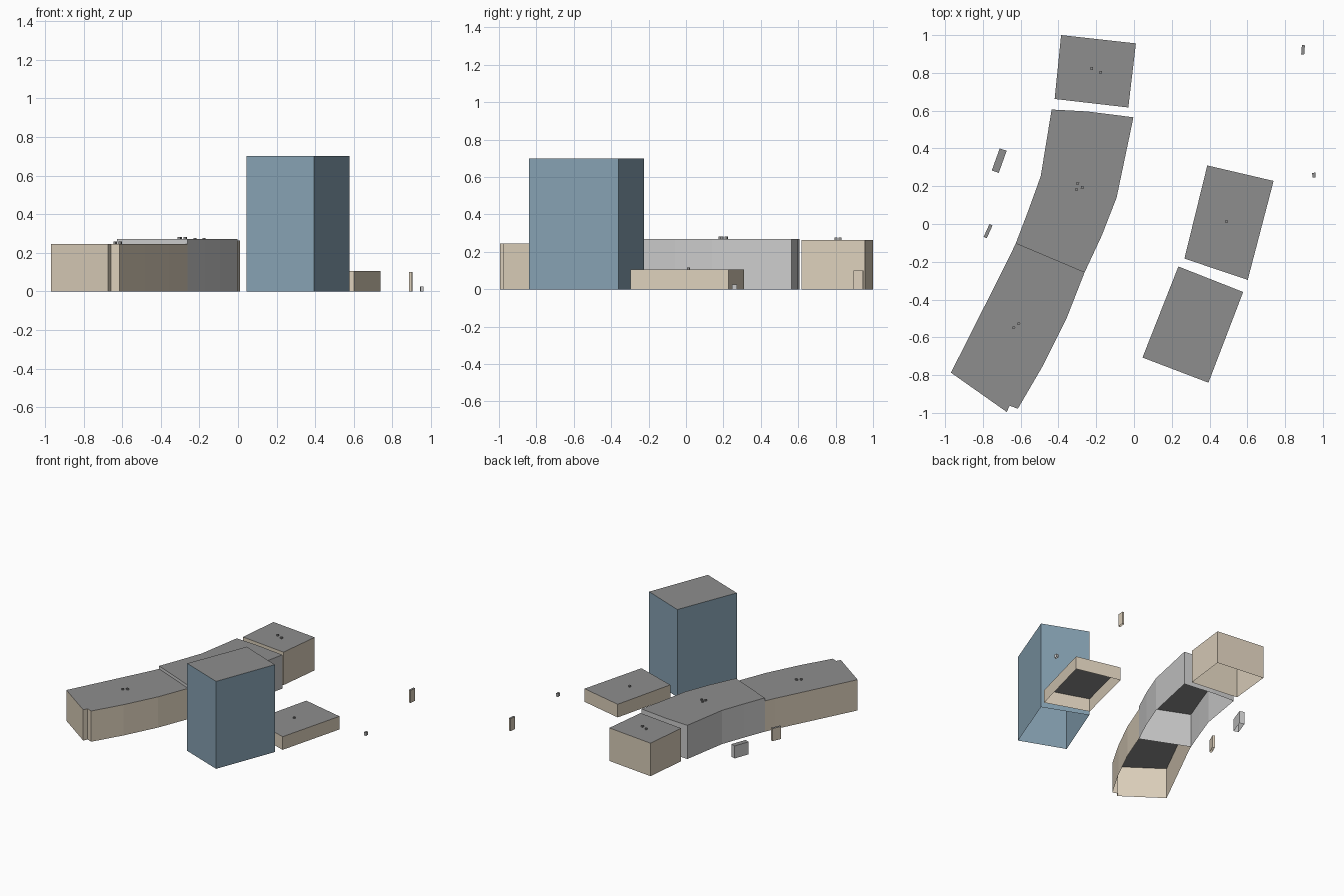
import bpy, bmesh, math

if "Cube" in bpy.data.objects:
    bpy.data.objects.remove(bpy.data.objects["Cube"])


def material(name, rgb):
    m = bpy.data.materials.new(name)
    m.diffuse_color = (*rgb, 1)
    m.use_nodes = True
    m.node_tree.nodes["Principled BSDF"].inputs["Base Color"].default_value = m.diffuse_color
    return m


BEIGE = material("beige_wall", (0.72, 0.63, 0.50))
STONE = material("pale_grey_wall", (0.57, 0.57, 0.56))
BLUE = material("blue_wall", (0.24, 0.36, 0.45))
ROOF = material("roof_grey", (0.27, 0.27, 0.27))


def building(name, outline, height, wall):
    """Extrude a footprint into walls plus a flat roof, open underneath."""
    area = sum(a[0] * b[1] - b[0] * a[1]
               for a, b in zip(outline, outline[1:] + outline[:1]))
    if area < 0:
        outline = outline[::-1]
    bm = bmesh.new()
    low = [bm.verts.new((x, y, 0)) for x, y in outline]
    top = [bm.verts.new((x, y, height)) for x, y in outline]
    n = len(outline)
    for i in range(n):
        j = (i + 1) % n
        bm.faces.new((low[i], low[j], top[j], top[i]))
    roof = bm.faces.new(top)
    roof.material_index = 1
    mesh = bpy.data.meshes.new(name)
    bm.to_mesh(mesh)
    bm.free()
    mesh.materials.append(wall)
    mesh.materials.append(ROOF)
    ob = bpy.data.objects.new(name, mesh)
    bpy.context.collection.objects.link(ob)


def roof_units(name, spots, z, angle):
    """Small box-shaped units standing on a roof."""
    for i, (x, y) in enumerate(spots):
        h = 0.012
        bpy.ops.mesh.primitive_cube_add(size=1, location=(x, y, z + h / 2),
                                        rotation=(0, 0, math.radians(angle)))
        ob = bpy.context.object
        ob.name = f"{name}_{i + 1}"
        ob.scale = (0.014, 0.014, h)
        ob.data.materials.append(ROOF)


# Curved row: north block, bent middle wing, south wing
building("north_block", [(-0.386, 1.0), (0.01, 0.956), (-0.03, 0.617),
                         (-0.42, 0.662)], 0.264, BEIGE)
building("middle_wing", [(-0.436, 0.606), (-0.25, 0.596), (-0.003, 0.565),
                         (-0.092, 0.14), (-0.17, -0.06), (-0.262, -0.257),
                         (-0.626, -0.103), (-0.56, 0.07), (-0.494, 0.252)],
         0.27, STONE)
building("south_wing", [(-0.626, -0.103), (-0.262, -0.257), (-0.357, -0.5),
                        (-0.485, -0.755), (-0.615, -0.978), (-0.658, -0.962),
                        (-0.674, -0.995), (-0.969, -0.787), (-0.665, -0.185)],
         0.246, BEIGE)

# Tower and the low block behind it
building("tower", [(0.235, -0.225), (0.578, -0.36), (0.394, -0.84),
                   (0.045, -0.707)], 0.70, BLUE)
building("low_block", [(0.388, 0.31), (0.739, 0.228), (0.602, -0.296),
                       (0.267, -0.183)], 0.105, BEIGE)

# Small sheds around the site
building("west_shed", [(-0.711, 0.4), (-0.674, 0.388), (-0.716, 0.271),
                       (-0.753, 0.283)], 0.10, STONE)
building("southwest_shed", [(-0.765, 0.0), (-0.749, -0.008), (-0.78, -0.076),
                            (-0.796, -0.068)], 0.10, BEIGE)
building("northeast_shed", [(0.889, 0.948), (0.905, 0.946), (0.901, 0.896),
                            (0.885, 0.898)], 0.10, BEIGE)
building("east_box", [(0.943, 0.27), (0.96, 0.272), (0.962, 0.247),
                      (0.945, 0.245)], 0.026, STONE)

# Rooftop units
roof_units("north_roof_unit", [(-0.224, 0.824), (-0.177, 0.803)], 0.264, -7)
roof_units("middle_roof_unit", [(-0.298, 0.215), (-0.304, 0.183),
                                (-0.274, 0.193)], 0.27, -15)
roof_units("south_roof_unit", [(-0.637, -0.548), (-0.61, -0.527)], 0.246, -25)
roof_units("low_roof_unit", [(0.489, 0.013)], 0.105, -13)
